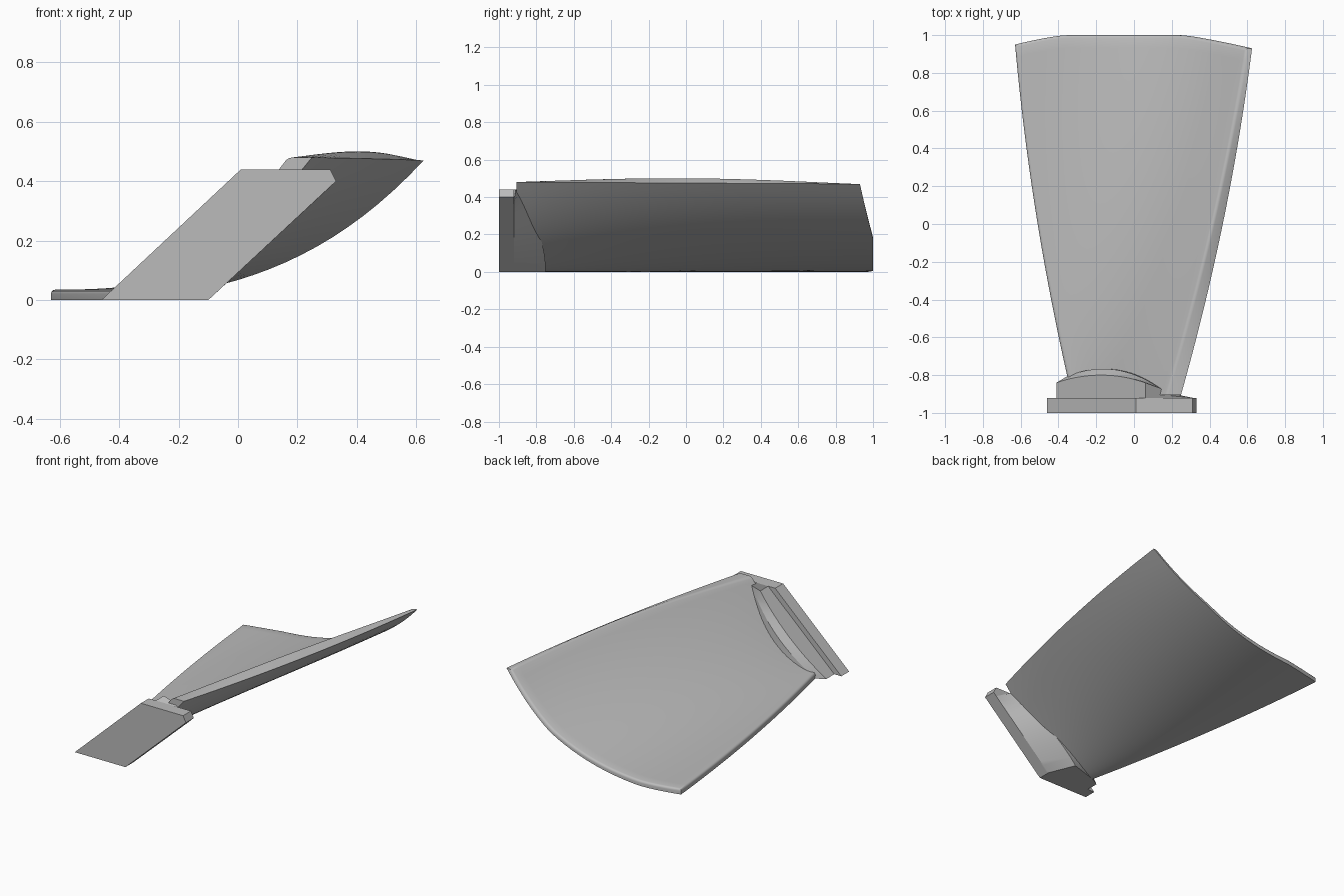
import bpy, bmesh, math

cube = bpy.data.objects.get("Cube")
if cube:
    bpy.data.objects.remove(cube, do_unlink=True)

metal = bpy.data.materials.new("light_grey_metal")
metal.use_nodes = True
GREY = (0.5, 0.5, 0.5, 1.0)
metal.diffuse_color = GREY
metal.node_tree.nodes["Principled BSDF"].inputs["Base Color"].default_value = GREY


def finish(bm, name, angle):
    bmesh.ops.recalc_face_normals(bm, faces=bm.faces)
    mesh = bpy.data.meshes.new(name)
    bm.to_mesh(mesh)
    bm.free()
    mesh.materials.append(metal)
    obj = bpy.data.objects.new(name, mesh)
    bpy.context.collection.objects.link(obj)
    bpy.ops.object.select_all(action='DESELECT')
    obj.select_set(True)
    bpy.context.view_layer.objects.active = obj
    bpy.ops.object.shade_smooth_by_angle(angle=math.radians(angle))
    return obj


def loft(bm, rings):
    """Bridge closed rings of points and cap both ends."""
    rows = [[bm.verts.new(p) for p in ring] for ring in rings]
    n = len(rows[0])
    for a, b in zip(rows, rows[1:]):
        for i in range(n):
            j = (i + 1) % n
            bm.faces.new((a[i], a[j], b[j], b[i]))
    return rows


# Root foot: slanted slab with a clipped upper corner
foot = [(-0.46, 0), (-0.10, 0), (0.33, 0.40), (0.31, 0.44), (0.01, 0.44)]
bm = bmesh.new()
rows = loft(bm, [[(x, y, z) for x, z in foot] for y in (-1.0, -0.92)])
for row in rows:
    bm.faces.new(row)
finish(bm, "root_foot", 20)


# Root platform: tapered neck with an arched top, swept along the slant
def platform_ring(s):
    arch = 4 * s * (1 - s)
    z = 0.44 * s
    left = -0.41 + 0.47 * s
    return [(left, -0.93, z),
            (left, -0.84 + 0.04 * arch, z),
            (-0.36 + 0.50 * s, -0.81 - 0.06 * s + 0.07 * arch, z),
            (-0.17 + 0.37 * s, -0.75 - 0.16 * s * s, z),
            (-0.10 + 0.41 * s, -0.92, 0.38 * s),
            (-0.10 + 0.41 * s, -0.93, 0.38 * s)]


bm = bmesh.new()
rows = loft(bm, [platform_ring(i / 20) for i in range(21)])
bm.faces.new(rows[0])
bm.faces.new(rows[-1])
finish(bm, "root_platform", 20)


# Blade: cambered section that widens and flattens towards the tip
def blade_point(t, v, upper):
    tip = (1 - 0.05 * max(0, (0.22 - t) / 0.22) ** 1.3
           - 0.07 * max(0, (t - 0.7) / 0.3) ** 1.2)
    y = -0.905 + v * (tip + 0.905)
    left = -0.51 - 0.163 * y + 0.039 * y * y
    right = 0.47 + 0.206 * y - 0.0425 * y * y
    x = left + (right - left) * t
    z = (0.48 - 0.01 * v) * t ** (1.5 + 1.3 * v)
    if upper:
        x -= t * (0.08 - 0.05 * v)
        z += 0.035 * (1 - t) + 0.03 * t * math.sin(math.pi * v)
        z += 0.03 * t * (1 - t)
    return x, y, z


COLS, SPANS = 24, 28
bm = bmesh.new()
under, top = [[[bm.verts.new(blade_point(i / COLS, j / SPANS, side))
                for i in range(COLS + 1)] for j in range(SPANS + 1)]
              for side in (False, True)]
for grid in (under, top):
    for a, b in zip(grid, grid[1:]):
        for i in range(COLS):
            bm.faces.new((a[i], a[i + 1], b[i + 1], b[i]))


# Close the four sides between under and upper surfaces
def border(g):
    return [g[0], g[-1], [r[0] for r in g], [r[-1] for r in g]]


rounded = []
for k, (lo, hi) in enumerate(zip(border(under), border(top))):
    for i in range(len(lo) - 1):
        bm.faces.new((lo[i], lo[i + 1], hi[i + 1], hi[i]))
        if k > 0:
            rounded.append(bm.edges.get((hi[i], hi[i + 1])))
bmesh.ops.recalc_face_normals(bm, faces=bm.faces)

# Round the upper rim along both long edges and the tip
bmesh.ops.bevel(bm, geom=rounded, offset=0.014, offset_type='OFFSET',
                segments=3, profile=0.5, affect='EDGES', clamp_overlap=True)
finish(bm, "blade", 35)
